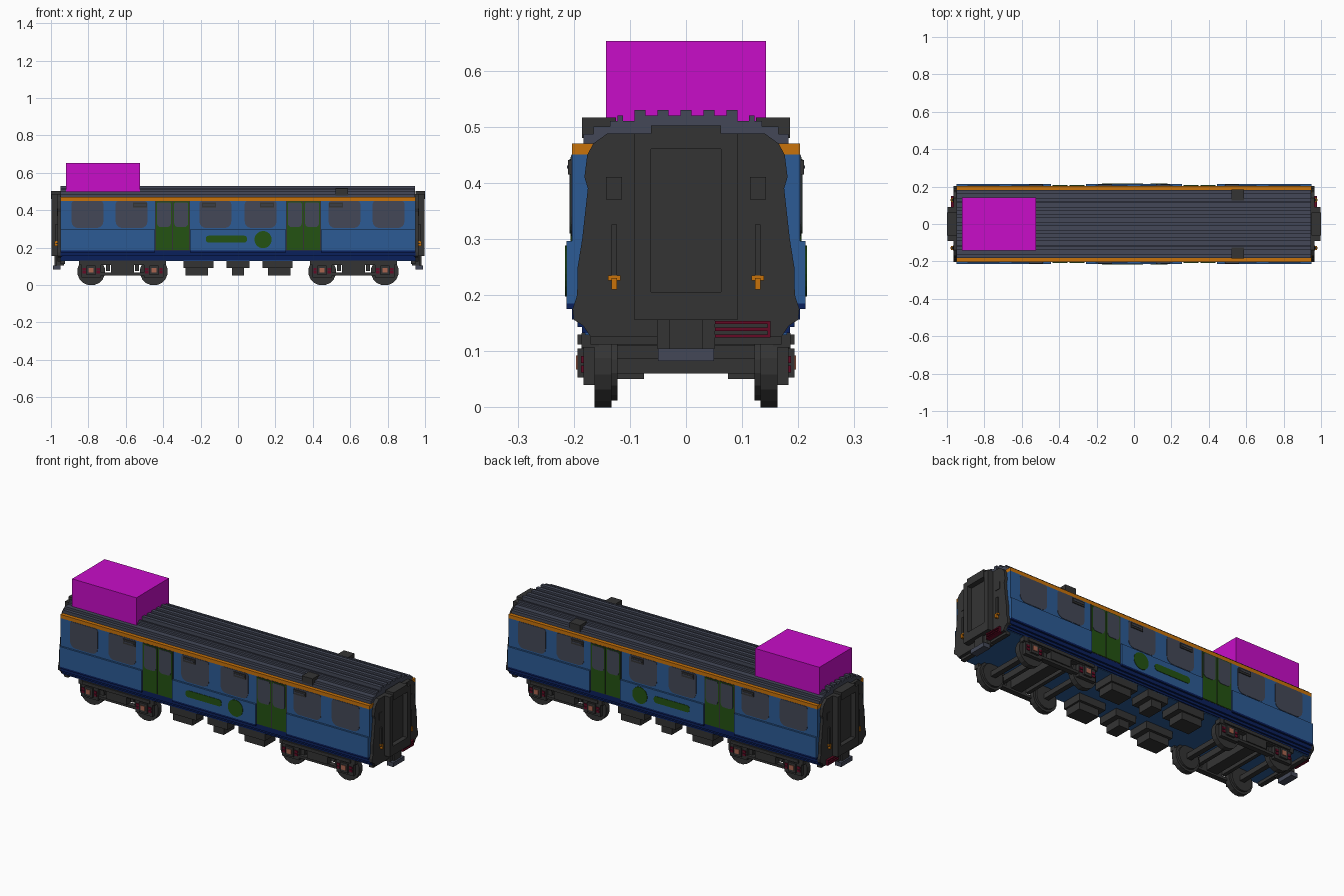
import bpy, bmesh, math

cube = bpy.data.objects.get("Cube")
if cube:
    bpy.data.objects.remove(cube, do_unlink=True)


def material(name, r, g, b):
    m = bpy.data.materials.new(name)
    m.use_nodes = True
    m.diffuse_color = (r, g, b, 1)
    m.node_tree.nodes["Principled BSDF"].inputs["Base Color"].default_value = (r, g, b, 1)
    return m


DARK = material("charcoal", 0.034, 0.034, 0.034)
SLATE = material("slate", 0.056, 0.064, 0.095)
BLUE = material("blue", 0.025, 0.105, 0.3)
NAVY = material("navy", 0.003, 0.014, 0.105)
ORANGE = material("orange", 0.58, 0.17, 0.003)
GREEN = material("green", 0.017, 0.085, 0.006)
MAGENTA = material("magenta", 0.58, 0.004, 0.58)
MAROON = material("maroon", 0.13, 0.003, 0.018)
COPPER = material("copper", 0.4, 0.13, 0.08)


def finish(name, bm, mat):
    bmesh.ops.recalc_face_normals(bm, faces=bm.faces)
    me = bpy.data.meshes.new(name)
    bm.to_mesh(me)
    bm.free()
    me.materials.append(mat)
    ob = bpy.data.objects.new(name, me)
    bpy.context.collection.objects.link(ob)
    return ob


def signs(axis, sym):
    return (1, -1) if axis in sym else (1,)


def sweep(bm, start, end):
    """Closed prism between two matching loops of points."""
    a = [bm.verts.new(p) for p in start]
    b = [bm.verts.new(p) for p in end]
    bm.faces.new(a)
    bm.faces.new(b[::-1])
    for i in range(len(a)):
        j = (i + 1) % len(a)
        bm.faces.new((a[i], b[i], b[j], a[j]))


def boxes(name, mat, xs, ys, zs, sym="xy"):
    """Box with copies mirrored over the given axes."""
    bm = bmesh.new()
    for sx in signs("x", sym):
        for sy in signs("y", sym):
            loops = [[(sx * x, sy * y, z) for y, z in
                      ((ys[0], zs[0]), (ys[1], zs[0]), (ys[1], zs[1]), (ys[0], zs[1]))]
                     for x in xs]
            sweep(bm, *loops)
    return finish(name, bm, mat)


def prism(name, mat, half, x0, x1, sym=""):
    """Cross-section given for +y, mirrored and run along x."""
    loop = half + [(-y, z) for y, z in reversed(half)]
    bm = bmesh.new()
    for sx in signs("x", sym):
        sweep(bm, [(sx * x0, y, z) for y, z in loop], [(sx * x1, y, z) for y, z in loop])
    return finish(name, bm, mat)


def rounded(x0, x1, z0, z1, r_low, r_top, steps=4):
    pts = []
    corners = ((x1, z1, -1, -1, r_top, 0), (x0, z1, 1, -1, r_top, 1),
               (x0, z0, 1, 1, r_low, 2), (x1, z0, -1, 1, r_low, 3))
    for cx, cz, dx, dz, r, q in corners:
        for i in range(steps + 1):
            t = (q + i / steps) * math.pi / 2
            pts.append((cx + dx * r + r * math.cos(t), cz + dz * r + r * math.sin(t)))
    return pts


def plate(name, mat, pts, y0, y1, sym="xy"):
    """Outline in x and z, given thickness along y."""
    bm = bmesh.new()
    for sx in signs("x", sym):
        for sy in signs("y", sym):
            sweep(bm, [(sx * x, sy * y0, z) for x, z in pts],
                  [(sx * x, sy * y1, z) for x, z in pts])
    bmesh.ops.dissolve_degenerate(bm, dist=1e-5, edges=bm.edges)
    return finish(name, bm, mat)


def disc(cx, cz, r, n):
    return [(cx + r * math.cos((i + 0.5) * math.tau / n),
             cz + r * math.sin((i + 0.5) * math.tau / n)) for i in range(n)]


END = 0.95

# Body shell: stepped skirt, upper wall, cornice and ribbed roof
prism("skirt", NAVY, [(0.185, 0.132), (0.185, 0.143), (0.193, 0.143), (0.193, 0.156),
                      (0.203, 0.156), (0.203, 0.185)], -END, END)
boxes("floor_pan", BLUE, (-END, END), (-0.18, 0.18), (0.129, 0.14), "")
prism("wall", BLUE, [(0.203, 0.185), (0.203, 0.45)], -END, END)
prism("cornice", ORANGE, [(0.203, 0.45), (0.203, 0.47)], -END, END)

roof = [(0.183, 0.47), (0.183, 0.487), (0.165, 0.487), (0.165, 0.5), (0.135, 0.5), (0.135, 0.51),
        (0.122, 0.51), (0.122, 0.52), (0.112, 0.52), (0.112, 0.51), (0.092, 0.51)]
for outer in (0.092, 0.051):
    roof += [(outer, 0.53), (outer - 0.02, 0.53), (outer - 0.02, 0.52), (outer - 0.041, 0.52)]
roof += [(0.01, 0.53)]
prism("roof", SLATE, roof, -END, END - 0.005)
boxes("roof_vent", DARK, (0.522, 0.588), (0.125, 0.185), (0.48, 0.516), "y")
boxes("roof_box", MAGENTA, (-0.92, -0.525), (-0.143, 0.143), (0.5, 0.653), "")

# Lower side panels, left open at the doors
for tag, x0, x1, sym in (("end", 0.444, END, "xy"), ("middle", -0.256, 0.256, "y")):
    boxes(tag + "_side_panel", BLUE, (x0, x1), (0.2, 0.213), (0.185, 0.296), sym)
    boxes(tag + "_side_sill", NAVY, (x0, x1), (0.2, 0.213), (0.175, 0.185), sym)

# Windows and their small vents
for x0 in (0.036, 0.484, 0.72):
    plate("window", SLATE, rounded(x0, x0 + 0.17, 0.305, 0.449, 0.035, 0.015), 0.2, 0.205)
for x0 in (0.118, 0.487):
    boxes("window_vent", DARK, (x0, x0 + 0.074), (0.2, 0.21), (0.415, 0.441))
    boxes("vent_slat", SLATE, (x0 + 0.006, x0 + 0.068), (0.2, 0.212), (0.425, 0.431))

# Sliding door pairs
boxes("door_frame", DARK, (0.256, 0.444), (0.2, 0.204), (0.185, 0.45))
for x0 in (0.261, 0.353):
    boxes("door_leaf", GREEN, (x0, x0 + 0.086), (0.2, 0.206), (0.187, 0.446))
    plate("door_window", SLATE, rounded(x0 + 0.006, x0 + 0.08, 0.31, 0.442, 0.02, 0.008),
          0.203, 0.208)

# Painted side marks
plate("side_bar", GREEN, rounded(-0.172, 0.048, 0.227, 0.264, 0.015, 0.015), 0.21, 0.2155, "y")
plate("side_roundel", GREEN, disc(0.134, 0.243, 0.046, 24), 0.21, 0.2155, "y")

# Car ends
prism("end_wall", DARK, [(0.17, 0.125), (0.183, 0.145), (0.2, 0.156), (0.202, 0.175),
                         (0.194, 0.2), (0.193, 0.25), (0.185, 0.3), (0.175, 0.39),
                         (0.181, 0.41), (0.176, 0.45), (0.165, 0.47), (0.14, 0.488)],
      0.94, 0.966, "x")
boxes("end_window", DARK, (0.96, 0.969), (0.114, 0.143), (0.37, 0.41))
boxes("grab_rail", DARK, (0.96, 0.976), (0.123, 0.133), (0.22, 0.326))
boxes("lamp_bracket", ORANGE, (0.96, 0.978), (0.117, 0.139), (0.226, 0.235))
boxes("lamp_hook", ORANGE, (0.96, 0.982), (0.123, 0.133), (0.21, 0.23))

# Gangway: a deep frame around a recessed door
boxes("gangway_door", DARK, (0.95, 0.972), (-0.07, 0.07), (0.19, 0.47), "x")
boxes("gangway_post", DARK, (0.95, 0.998), (0.062, 0.092), (0.155, 0.488))
boxes("gangway_header", DARK, (0.95, 1.0), (-0.062, 0.062), (0.46, 0.502), "x")
boxes("gangway_step", DARK, (0.95, 0.998), (-0.062, 0.062), (0.155, 0.205), "x")

# Coupler and hoses
boxes("coupler_mount", DARK, (0.93, 0.98), (-0.03, 0.03), (0.105, 0.155), "x")
boxes("coupler_side", DARK, (0.93, 0.97), (0.03, 0.052), (0.105, 0.155))
boxes("coupler_head", SLATE, (0.95, 0.99), (-0.05, 0.05), (0.082, 0.105), "x")
for z in (0.124, 0.136, 0.148):
    boxes("hose", MAROON, (0.955, 0.978), (0.052, 0.15), (z, z + 0.006), "x")
boxes("hose_end", MAROON, (0.955, 0.978), (0.145, 0.151), (0.124, 0.154), "x")
boxes("end_beam", DARK, (0.925, 0.95), (-0.17, 0.17), (0.112, 0.135), "x")

# Bogies: wheels, axles, axle boxes and springs
for cx in (0.45, 0.785):
    plate("wheel", DARK, disc(cx, 0.073, 0.075, 16), 0.133, 0.163)
    plate("wheel_flange", DARK, disc(cx, 0.073, 0.062, 16), 0.122, 0.134)
    boxes("axle", DARK, (cx - 0.014, cx + 0.014), (-0.135, 0.135), (0.06, 0.088), "x")
    boxes("axle_guard", DARK, (cx - 0.052, cx + 0.052), (0.16, 0.183), (0.04, 0.13))
    boxes("axle_box", DARK, (cx - 0.024, cx + 0.024), (0.17, 0.193), (0.053, 0.105))
    boxes("axle_cap", COPPER, (cx - 0.013, cx + 0.013), (0.18, 0.196), (0.067, 0.092))
    for dx in (-0.038, 0.038):
        for z in (0.062, 0.079):
            boxes("spring", MAROON, (cx + dx - 0.009, cx + dx + 0.009), (0.165, 0.187),
                  (z, z + 0.012))
boxes("bogie_frame", DARK, (0.385, 0.85), (0.155, 0.186), (0.106, 0.132))
boxes("bogie_top_step", DARK, (0.41, 0.825), (0.165, 0.193), (0.112, 0.13))
boxes("bogie_lower_bar", DARK, (0.5, 0.735), (0.15, 0.18), (0.052, 0.066))
boxes("bogie_spring_block", DARK, (0.555, 0.68), (0.15, 0.186), (0.066, 0.108))
boxes("bogie_bolster", DARK, (0.585, 0.65), (-0.16, 0.16), (0.062, 0.132), "x")
for x0 in (0.53, 0.685):
    boxes("bogie_crossbar", DARK, (x0, x0 + 0.02), (-0.16, 0.16), (0.075, 0.11), "x")

# Equipment boxes under the floor
for x0, x1, sym in ((0.13, 0.292, "xy"), (-0.062, 0.062, "y")):
    boxes("equipment_box", DARK, (x0, x1), (0.06, 0.18), (0.09, 0.132), sym)
    boxes("equipment_base", DARK, (x0 + 0.03, x1 - 0.01 if "x" in sym else x1 - 0.03),
          (0.075, 0.17), (0.05, 0.092), sym)
